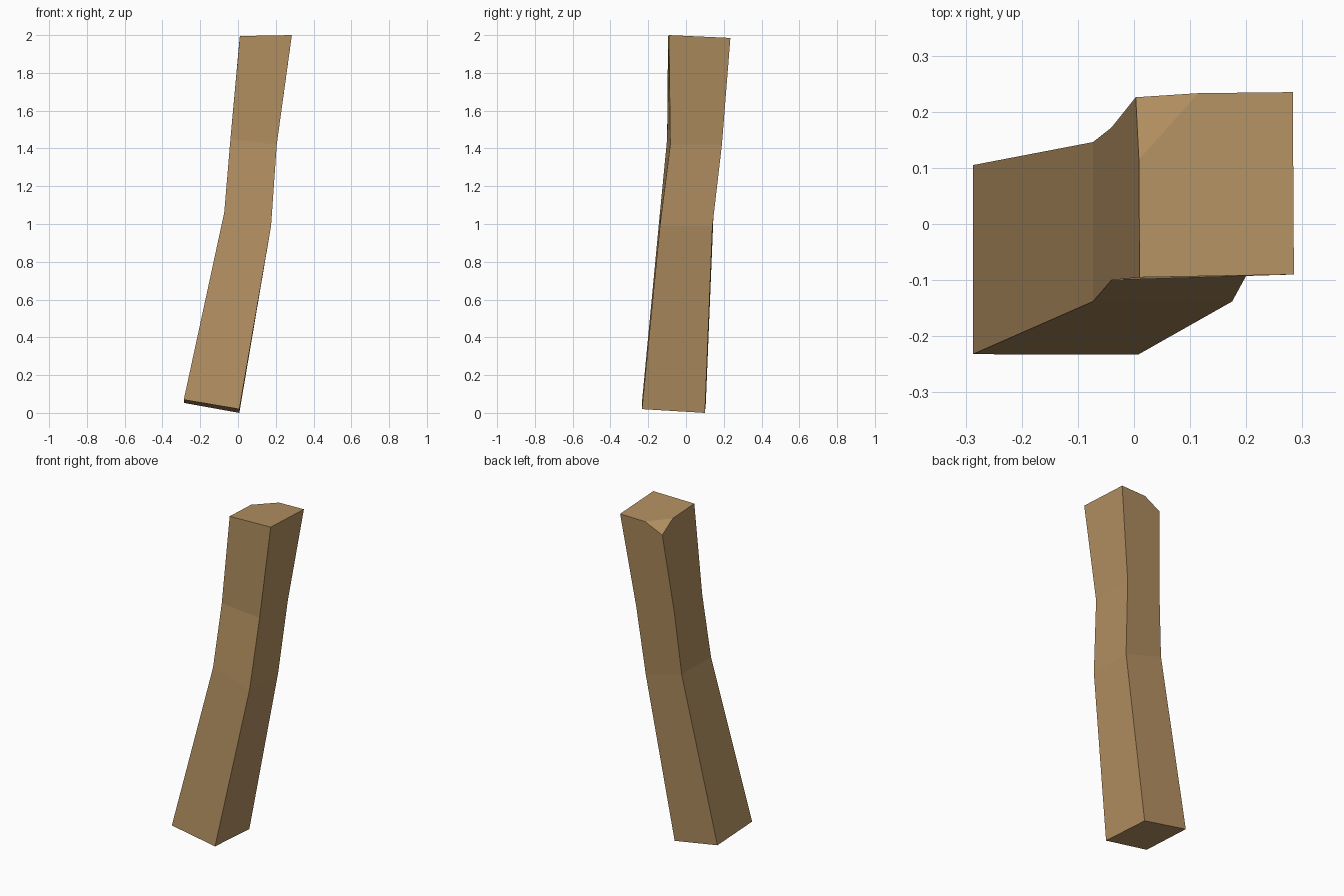
import bpy, bmesh
from mathutils import Vector

if "Cube" in bpy.data.objects:
    bpy.data.objects.remove(bpy.data.objects["Cube"])

# Cross-sections of the bent post, bottom to top: front-left, front-right, back-right, back-left
sections = [
    [(-0.287, -0.232, 0.07), (0.007, -0.233, 0.02), (0.007, 0.10, 0.0), (-0.287, 0.105, 0.053)],
    [(-0.073, -0.138, 1.06), (0.175, -0.138, 0.99), (0.175, 0.14, 0.99), (-0.073, 0.146, 1.06)],
    [(-0.040, -0.100, 1.45), (0.205, -0.083, 1.42), (0.205, 0.19, 1.42), (-0.040, 0.172, 1.45)],
    [(0.010, -0.095, 1.995), (0.285, -0.090, 2.0), (0.283, 0.235, 1.985), (0.008, 0.232, 1.98)],
]

bm = bmesh.new()
rings = [[bm.verts.new(p) for p in s] for s in sections]
for low, high in zip(rings, rings[1:]):
    for i in range(4):
        j = (i + 1) % 4
        bm.faces.new((low[i], low[j], high[j], high[i]))
bm.faces.new(rings[0][::-1])
bm.faces.new(rings[-1])

# Chipped back-left top corner
a, b, c = Vector((0.01, 0.115, 1.986)), Vector((0.115, 0.233, 1.982)), Vector((0.003, 0.228, 1.925))
normal = (b - a).cross(c - a).normalized()
if normal.z < 0:
    normal.negate()
cut = bmesh.ops.bisect_plane(bm, geom=bm.verts[:] + bm.edges[:] + bm.faces[:],
                             plane_co=a, plane_no=normal, clear_outer=True)
edges = [e for e in cut["geom_cut"] if isinstance(e, bmesh.types.BMEdge)]
bmesh.ops.holes_fill(bm, edges=edges, sides=0)
bmesh.ops.recalc_face_normals(bm, faces=bm.faces[:])

mesh = bpy.data.meshes.new("wooden_post")
bm.to_mesh(mesh)
bm.free()
post = bpy.data.objects.new("wooden_post", mesh)
bpy.context.collection.objects.link(post)

# Brown wood
wood = bpy.data.materials.new("wood")
wood.diffuse_color = (0.45, 0.28, 0.12, 1)
wood.use_nodes = True
wood.node_tree.nodes["Principled BSDF"].inputs["Base Color"].default_value = wood.diffuse_color
mesh.materials.append(wood)
